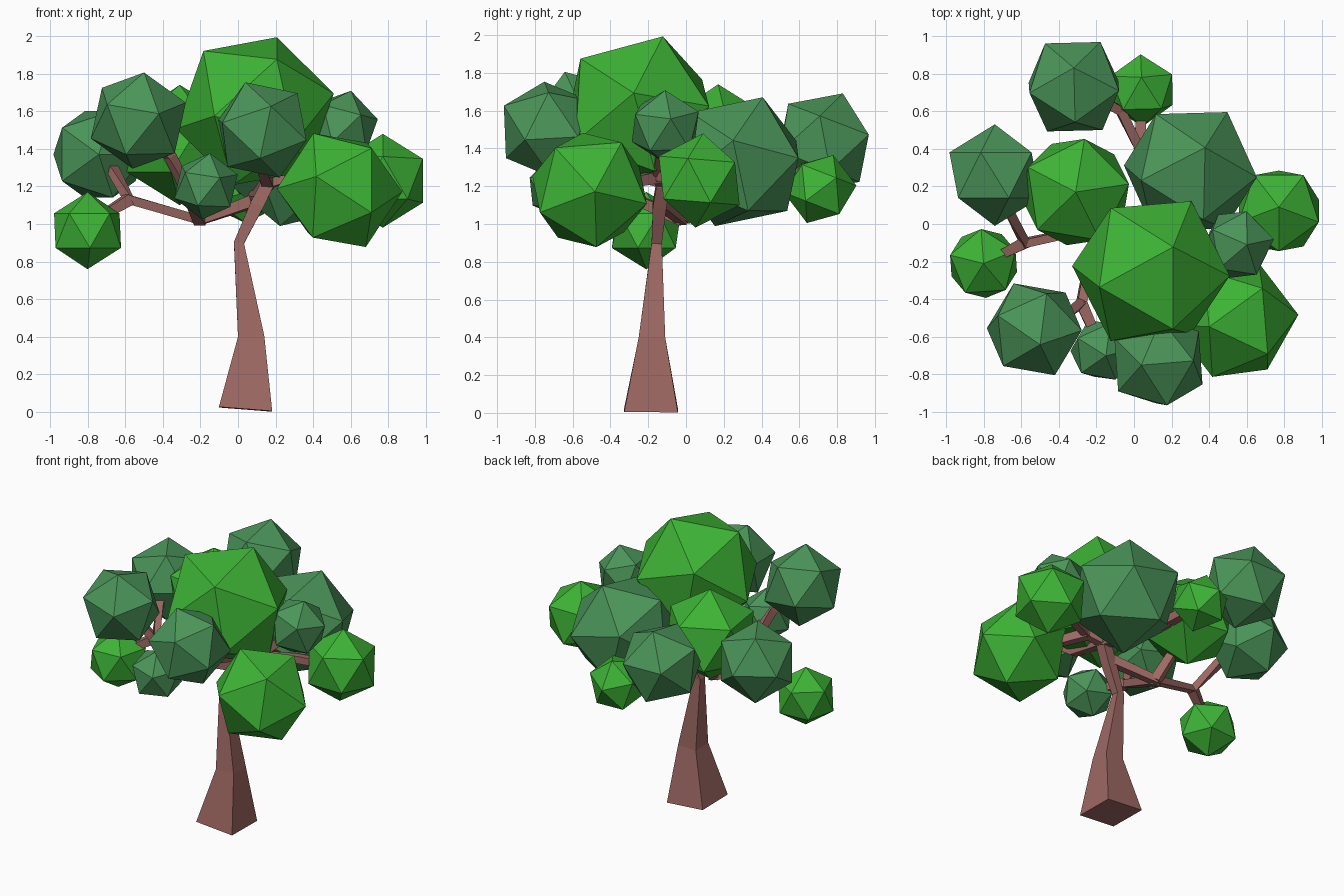
import bpy, bmesh
from mathutils import Vector, Matrix

if "Cube" in bpy.data.objects:
    bpy.data.objects.remove(bpy.data.objects["Cube"])


def material(name, rgb):
    m = bpy.data.materials.new(name)
    m.diffuse_color = (*rgb, 1)
    m.use_nodes = True
    m.node_tree.nodes["Principled BSDF"].inputs["Base Color"].default_value = m.diffuse_color
    return m


BARK = material("bark", (0.34, 0.14, 0.125))
BRIGHT = material("bright_leaf", (0.047, 0.45, 0.036))
DARK = material("dark_leaf", (0.07, 0.30, 0.10))


def finish(bm, name, mat):
    bmesh.ops.recalc_face_normals(bm, faces=bm.faces)
    me = bpy.data.meshes.new(name)
    bm.to_mesh(me)
    bm.free()
    me.materials.append(mat)
    bpy.context.collection.objects.link(bpy.data.objects.new(name, me))


def limb(name, pts, half, ref):
    """Square tube through pts with a half width at each point."""
    pts = [Vector(p) for p in pts]
    bm = bmesh.new()
    rings = []
    for i, (p, h) in enumerate(zip(pts, half)):
        a, b = pts[max(i - 1, 0)], pts[min(i + 1, len(pts) - 1)]
        t = ((p - a).normalized() + (b - p).normalized()).normalized()
        u = Vector(ref).cross(t).normalized()
        v = t.cross(u)
        rings.append([bm.verts.new(p + h * (x * u + y * v))
                      for x, y in ((1, 1), (-1, 1), (-1, -1), (1, -1))])
    for r, s in zip(rings, rings[1:]):
        for k in range(4):
            bm.faces.new((r[k], r[k - 1], s[k - 1], s[k]))
    bm.faces.new(rings[0])
    bm.faces.new(rings[-1])
    finish(bm, name, BARK)


def basis(a, b):
    a = Vector(a).normalized()
    b = Vector(b)
    b = (b - a * b.dot(a)).normalized()
    return Matrix((a, b, a.cross(b))).transposed()


def clump(name, mat, centre, radius, first, second):
    """Icosahedron with one corner along first and its neighbour toward second."""
    bm = bmesh.new()
    bmesh.ops.create_icosphere(bm, subdivisions=1, radius=radius)
    top = max(bm.verts, key=lambda v: v.co.z)
    near = top.link_edges[0].other_vert(top)
    rot = basis(first, second) @ basis(top.co, near.co).transposed()
    bmesh.ops.transform(bm, matrix=Matrix.Translation(centre) @ rot.to_4x4(), verts=bm.verts)
    finish(bm, name, mat)


# Trunk
FORK = (0.16, -0.12, 1.22)
limb("trunk", [(0.04, -0.185, 0.015), (0.07, -0.18, 0.4), (0.005, -0.155, 0.9),
               (0.10, -0.14, 1.1), FORK], [0.142, 0.07, 0.027, 0.036, 0.035], (0, 1, 0))

# Branches
LOW, ELBOW, BACK = (-0.2, -0.02, 1.02), (-0.58, -0.1, 1.13), (0.03, 0.4, 1.2)
SIDE, FRONT = (0.27, -0.15, 1.25), (-0.28, -0.42, 1.2)
paths = [
    [(0.08, -0.14, 1.12), LOW, ELBOW, (-0.66, 0.06, 1.28), (-0.72, 0.2, 1.33)],
    [ELBOW, (-0.68, -0.15, 1.07), (-0.78, -0.2, 1.0)],
    [LOW, FRONT, (-0.36, -0.48, 1.36), (-0.48, -0.53, 1.5)],
    [FRONT, (-0.2, -0.6, 1.2)],
    [LOW, (-0.28, 0.1, 1.25)],
    [FORK, (0.1, 0.15, 1.15), BACK, (-0.07, 0.6, 1.26), (-0.25, 0.7, 1.36)],
    [BACK, (0.04, 0.62, 1.18)],
    [FORK, SIDE, (0.5, -0.05, 1.25), (0.7, 0.05, 1.22)],
    [SIDE, (0.45, -0.4, 1.2)],
    [SIDE, (0.5, -0.12, 1.45)],
    [FORK, (0.12, -0.2, 1.4)],
    [FORK, (0.13, -0.45, 1.3), (0.13, -0.65, 1.45)],
]
for n, path in enumerate(paths, 1):
    limb(f"branch_{n}", path, [0.031] + [0.025] * (len(path) - 1), (0.02, 0.05, 1))

# Leaf clumps: material, centre, radius, corner direction, neighbour direction
clumps = [
    (BRIGHT, (0.09, -0.25, 1.60), 0.43, (0.12, 0.13, 0.40), (-0.27, -0.08, 0.34)),
    (BRIGHT, (0.54, -0.51, 1.18), 0.335, (0.17, 0.20, 0.30), (-0.25, -0.13, 0.26)),
    (DARK, (-0.53, -0.56, 1.55), 0.27, (0.03, -0.08, 0.25), (0.26, 0, 0.08)),
    (DARK, (0.13, -0.73, 1.50), 0.27, (-0.09, -0.02, 0.25), (0.17, 0, 0.22)),
    (DARK, (-0.17, -0.67, 1.20), 0.18, (0.02, -0.03, 0.17), (0.15, 0, 0.08)),
    (BRIGHT, (-0.80, -0.21, 0.965), 0.205, (0, 0, 1), (-0.2, 0.05, 0.1)),
    (DARK, (-0.74, 0.26, 1.37), 0.27, (0, 1, 0), (-0.9, 0.4, 0)),
    (BRIGHT, (-0.31, 0.17, 1.42), 0.32, (0, 0, 1), (0.05, 0.3, 0.15)),
    (BRIGHT, (0.04, 0.71, 1.185), 0.193, (0, 0.07, 0.18), (0.1, -0.1, 0.1)),
    (DARK, (-0.32, 0.73, 1.43), 0.28, (0, 0.1, 0.26), (0.16, 0.25, 0)),
    (DARK, (0.30, 0.28, 1.33), 0.372, (0.08, 0.13, 0.35), (0.2, 0.32, 0)),
    (DARK, (0.55, -0.11, 1.515), 0.20, (0.05, 0, 0.19), (0.19, 0.03, 0.02)),
    (BRIGHT, (0.77, 0.07, 1.23), 0.25, (0, 0.02, 0.25), (0, -0.2, 0.1)),
]
for n, (mat, *rest) in enumerate(clumps, 1):
    clump(f"leaf_clump_{n}", mat, *rest)
